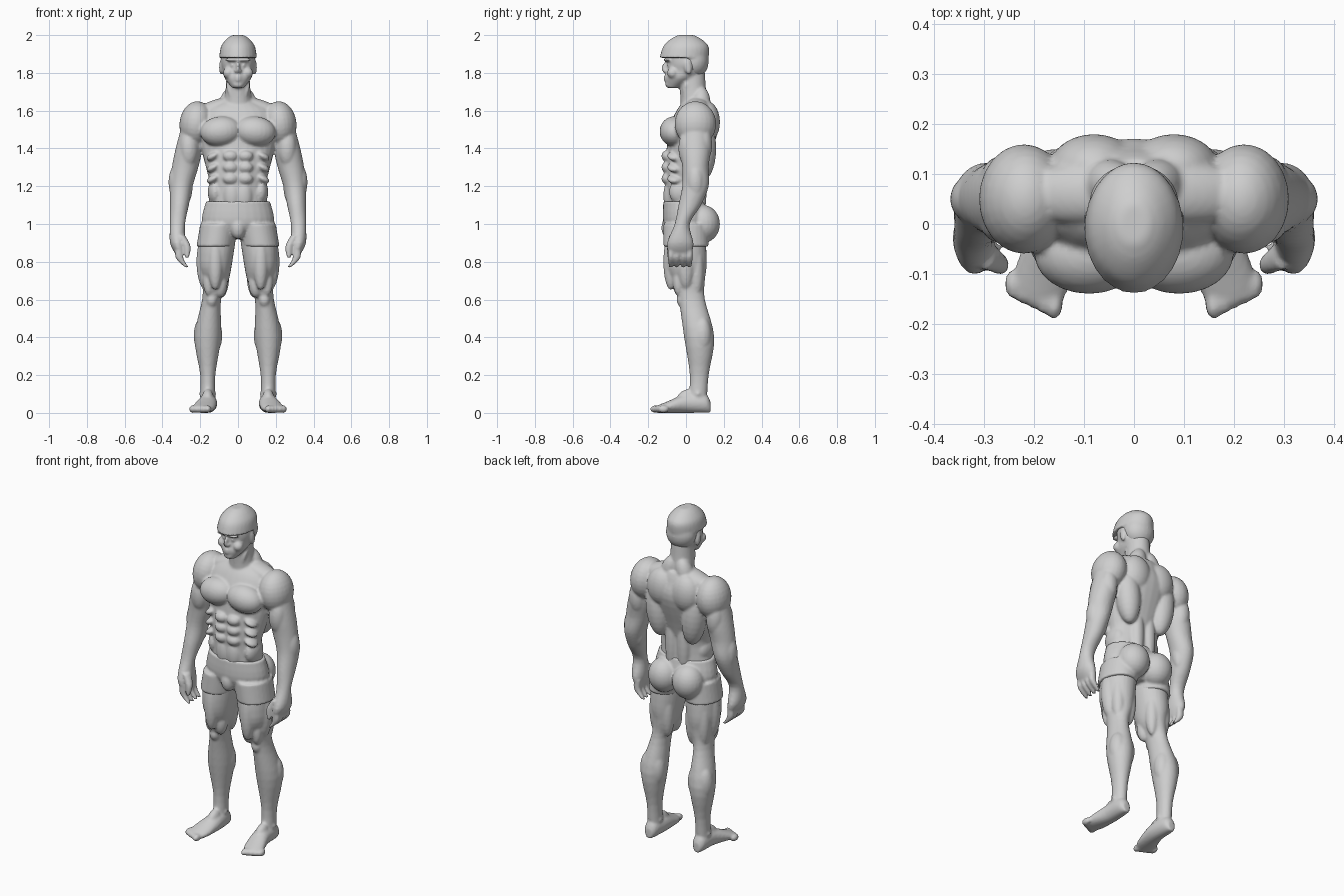
import bpy, bmesh, math
from mathutils import Euler, Matrix, Vector

default_cube = bpy.data.objects.get("Cube")
if default_cube:
    bpy.data.objects.remove(default_cube, do_unlink=True)

tone = 0.62
grey = bpy.data.materials.new("plain grey clay")
grey.use_nodes = True
grey.diffuse_color = (tone, tone, tone, 1)
shader = grey.node_tree.nodes["Principled BSDF"]
shader.inputs["Base Color"].default_value = grey.diffuse_color

FRONT, BACK = Vector((0, -1, 0)), Vector((0, 1, 0))
OUTER, INNER = Vector((1, 0, 0)), Vector((-1, 0, 0))


def sides(x):
    """Parts off the centre line are built on both sides."""
    return (1, -1) if x else (1,)


def blob(bm, at, size, turn=(0, 0, 0)):
    """Ellipsoid, mirrored when it is off centre."""
    for side in sides(at[0]):
        mirror = Matrix.Diagonal((side, 1, 1, 1))
        shape = Matrix.LocRotScale(Vector(at), Euler(turn), Vector(size))
        bmesh.ops.create_uvsphere(bm, u_segments=24, v_segments=14, radius=1,
                                  matrix=mirror @ shape)


def spline(rows, steps=4):
    """Smoothly interpolated copies of the section rows."""
    rows = [Vector(row) for row in rows]
    padded = [rows[0], *rows, rows[-1]]
    result = []
    for before, start, end, after in zip(padded, rows, rows[1:], padded[3:]):
        for step in range(steps):
            t = step / steps
            leave = start + (end - before) * (t / 2)
            curve = before * 2 - start * 5 + end * 4 - after
            twist = start * 3 - before - end * 3 + after
            result.append(leave + curve * (t * t / 2) + twist * (t ** 3 / 2))
    return result + [rows[-1]]


def loft(bm, rows, along_y=False, count=28):
    """Tube through elliptical sections: x, y, z, half width, half depth."""
    angles = [math.tau * k / count for k in range(count)]
    for side in sides(rows[0][0]):
        rings = []
        for x, y, z, wide, deep in spline(rows):
            ring = []
            for angle in angles:
                across, along = wide * math.cos(angle), deep * math.sin(angle)
                offset = (across, 0, along) if along_y else (across, along, 0)
                point = Vector((x, y, z)) + Vector(offset)
                point.x *= side
                ring.append(bm.verts.new(point))
            rings.append(ring)
        for low, high in zip(rings, rings[1:]):
            for k in range(count):
                bm.faces.new((low[k - 1], low[k], high[k], high[k - 1]))
        bm.faces.new(rings[0])
        bm.faces.new(rings[-1])


def muscle(bm, limb, direction, height, length, width, bulge=.01):
    """Long ellipsoid that swells out of a limb on one side of it."""
    direction = direction.normalized()
    for upper, lower in zip(limb, limb[1:]):
        if lower[2] <= height <= upper[2]:
            share = (upper[2] - height) / (upper[2] - lower[2])
            x, y, z, wide, deep = Vector(upper).lerp(Vector(lower), share)
            surface = Vector((x + direction.x * wide, y + direction.y * deep, z))
            blob(bm, surface - direction * (width - bulge), (width, width, length))
            return


def finish(bm, name):
    """Fuse the overlapping volumes into one smooth skin."""
    bmesh.ops.recalc_face_normals(bm, faces=bm.faces)
    mesh = bpy.data.meshes.new(name)
    bm.to_mesh(mesh)
    bm.free()
    mesh.materials.append(grey)
    obj = bpy.data.objects.new(name, mesh)
    bpy.context.collection.objects.link(obj)
    fuse = obj.modifiers.new("fuse", "REMESH")
    fuse.mode = "VOXEL"
    fuse.voxel_size = .0075
    fuse.use_smooth_shade = True
    soften = obj.modifiers.new("soften", "SMOOTH")
    soften.iterations = 3


body = bmesh.new()

# torso
loft(body, [(0, 0, 1, .17, .1), (0, -.01, 1.2, .15, .1), (0, 0, 1.3, .17, .11),
            (0, .04, 1.5, .21, .13), (0, .05, 1.6, .18, .1), (0, .06, 1.65, .1, .07)])
blob(body, at=(.09, -.06, 1.49), size=(.11, .08, .08), turn=FRONT * -.1)    # chest
blob(body, at=(.12, .09, 1.4), size=(.07, .07, .17), turn=BACK * .1)        # back wing
blob(body, at=(.08, .11, 1.54), size=(.09, .07, .11))                       # shoulder blade
blob(body, at=(.11, .06, 1.62), size=(.14, .06, .04), turn=BACK * .3)       # shoulder slope
blob(body, at=(.04, .07, 1.2), size=(.04, .04, .2))                         # lower back
blob(body, at=(.12, -.02, 1.17), size=(.04, .07, .07))                      # flank
blob(body, at=(.03, -.08, 1.15), size=(.05, .04, .09))                      # lower stomach
for row in range(3):
    height = 1.24 + row * .06
    blob(body, at=(.04, -.1, height), size=(.04, .03, .03))                 # stomach block
    blob(body, at=(.13, -.06, height), size=(.04, .04, .02), turn=BACK * .5)   # rib muscle

# neck
loft(body, [(0, .05, 1.58, .09, .08), (0, .04, 1.67, .07, .07), (0, .03, 1.8, .06, .07)])
blob(body, at=(.05, .08, 1.64), size=(.05, .05, .09), turn=FRONT * .3)      # nape
blob(body, at=(.04, 0, 1.68), size=(.01, .02, .07), turn=BACK * .3)         # neck cord

# head and face
loft(body, [(0, -.07, 1.72, .03, .03), (0, -.03, 1.77, .07, .08), (0, 0, 1.81, .08, .1),
            (0, 0, 1.86, .09, .1), (0, 0, 1.95, .08, .1), (0, 0, 1.98, .05, .06)])
blob(body, at=(0, -.11, 1.83), size=(.01, .02, .03), turn=INNER * .3)       # nose
blob(body, at=(.01, -.11, 1.81), size=(.01, .01, .01))                      # nostril
blob(body, at=(.03, -.1, 1.87), size=(.04, .02, .01))                       # brow
blob(body, at=(.03, -.09, 1.84), size=(.01, .01, .01))                      # eye
blob(body, at=(.05, -.07, 1.8), size=(.03, .03, .03))                       # cheek
blob(body, at=(0, -.09, 1.74), size=(.03, .02, .02))                        # chin
blob(body, at=(.09, .01, 1.83), size=(.01, .02, .04), turn=OUTER * .2)      # ear
for lip in (1.764, 1.78):
    blob(body, at=(0, -.1, lip), size=(.02, .02, .01))

# arms, down to the palms
arm = [(.24, .05, 1.55, .05, .07), (.26, .05, 1.4, .07, .08), (.28, .05, 1.3, .07, .07),
       (.3, .05, 1.2, .06, .07), (.31, .02, 1.1, .05, .06), (.32, -.02, 1, .04, .04),
       (.32, -.03, .9, .04, .07), (.31, -.03, .84, .02, .06)]
loft(body, arm)
blob(body, at=(.22, .05, 1.53), size=(.09, .11, .12), turn=FRONT * .1)      # shoulder cap
muscle(body, arm, FRONT, height=1.4, length=.1, width=.05)                  # biceps
muscle(body, arm, BACK, height=1.42, length=.1, width=.05)                  # triceps
muscle(body, arm, OUTER, height=1.22, length=.1, width=.05)                 # outer forearm
muscle(body, arm, INNER, height=1.2, length=.1, width=.04, bulge=0)         # inner forearm
muscle(body, arm, BACK, height=1.29, length=.03, width=.03, bulge=0)        # elbow

# curled fingers and thumbs
for finger in range(4):
    y = -.08 + finger * .033
    loft(body, [(.31, y, .88, .02, .017), (.31, y, .82, .02, .017), (.27, y, .77, .01, .01)])
loft(body, [(.3, -.06, .94, .02, .03), (.27, -.08, .88, .02, .02), (.27, -.09, .82, .01, .01)])

# legs
leg = [(.1, 0, 1, .1, .1), (.12, 0, .8, .09, .11), (.12, .01, .7, .07, .09),
       (.14, .03, .6, .05, .07), (.16, .07, .4, .07, .08), (.16, .07, .2, .04, .05),
       (.16, .06, .05, .04, .05)]
loft(body, leg)
muscle(body, leg, OUTER, height=.8, length=.15, width=.05)                  # outer thigh
muscle(body, leg, FRONT, height=.8, length=.15, width=.04)                  # front thigh
muscle(body, leg, FRONT + INNER, height=.69, length=.08, width=.04)         # inner knee
muscle(body, leg, FRONT + OUTER, height=.7, length=.08, width=.03)          # outer knee
muscle(body, leg, FRONT, height=.6, length=.04, width=.03)                  # kneecap
for edge in (INNER, OUTER):
    muscle(body, leg, BACK + edge, height=.76, length=.15, width=.04)       # hamstring
    muscle(body, leg, BACK + edge * 2, height=.41, length=.1, width=.05)    # calf
    muscle(body, leg, edge, height=.1, length=.02, width=.02, bulge=.005)   # ankle bone

# feet
loft(body, [(.16, .13, .03, .02, .03), (.16, .1, .05, .04, .05), (.16, 0, .05, .05, .05),
            (.18, -.1, .03, .06, .03), (.19, -.15, .02, .05, .02)], along_y=True)
blob(body, at=(.16, 0, .08), size=(.03, .06, .04), turn=OUTER * .6)         # instep
for toe in range(5):
    blob(body, at=(.16 + toe * .02, -.16 + toe * .01, .02), size=(.018, .03, .02))
finish(body, "body")

# trunks
trunks = bmesh.new()
loft(trunks, [(0, -.01, 1.12, .17, .11), (0, 0, 1, .19, .12), (0, 0, .92, .1, .07)])
loft(trunks, [(.1, 0, 1, .1, .12), (.12, 0, .88, .1, .12)])
blob(trunks, at=(.08, .09, 1), size=(.09, .09, .1))                         # seat
blob(trunks, at=(0, -.09, .98), size=(.04, .04, .06))                       # front pouch
finish(trunks, "trunks")

# short hair with a fringe
hair = bmesh.new()
loft(hair, [(0, -.01, 1.88, .1, .13), (0, 0, 1.94, .09, .12), (0, 0, 1.98, .06, .08),
            (0, 0, 2, .03, .04)])
blob(hair, at=(0, .04, 1.86), size=(.09, .08, .09))                         # back of the hair
finish(hair, "hair")
